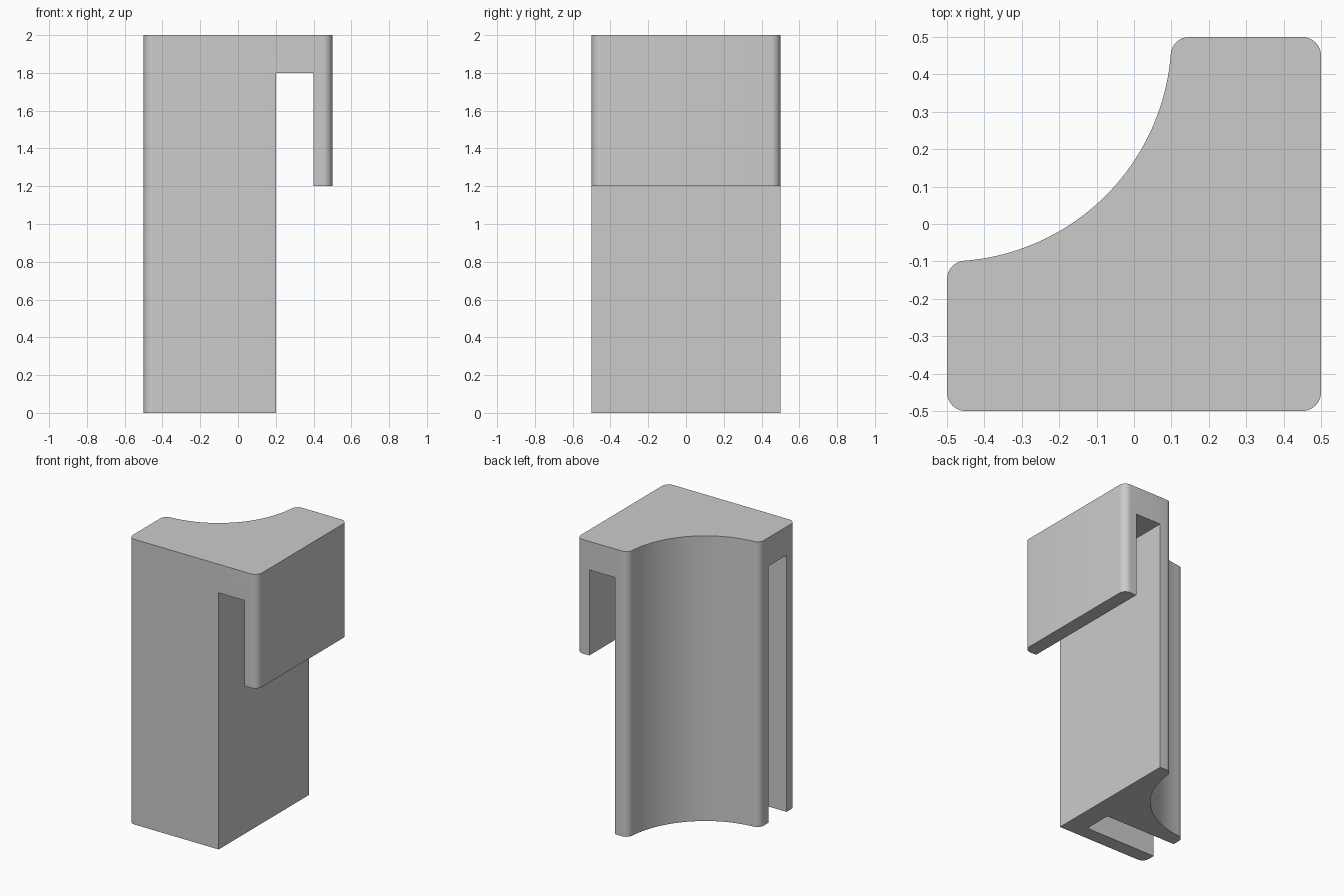
import bpy
import bmesh
from math import cos, sin, pi, sqrt, atan2, radians
from mathutils import Vector

default_cube = bpy.data.objects.get("Cube")
if default_cube:
    bpy.data.objects.remove(default_cube, do_unlink=True)

HALF, HEIGHT = 0.5, 2.0
FILLET, SCOOP = 0.05, 0.6


def arc(cx, cy, radius, start, end, steps):
    """Points along a circular arc, both ends included."""
    angles = [start + (end - start) * i / steps for i in range(steps + 1)]
    return [(cx + radius * cos(a), cy + radius * sin(a)) for a in angles]


def prism(name, points, to_3d, offset):
    """Extrude a flat outline into a closed solid."""
    bm = bmesh.new()
    face = bm.faces.new([bm.verts.new(to_3d(u, v)) for u, v in points])
    moved = bmesh.ops.extrude_face_region(bm, geom=[face])["geom"]
    verts = [g for g in moved if isinstance(g, bmesh.types.BMVert)]
    bmesh.ops.translate(bm, verts=verts, vec=Vector(offset))
    bmesh.ops.recalc_face_normals(bm, faces=bm.faces)
    mesh = bpy.data.meshes.new(name)
    bm.to_mesh(mesh)
    bm.free()
    obj = bpy.data.objects.new(name, mesh)
    bpy.context.collection.objects.link(obj)
    return obj


# Plan outline: rounded square with a circular scoop out of the back corner
inner = HALF - FILLET
reach = sqrt((SCOOP + FILLET) ** 2 - FILLET ** 2)
tilt = atan2(FILLET, reach)
tip = reach - HALF
outline = (
    arc(-inner, -inner, FILLET, pi, 1.5 * pi, 8)
    + arc(inner, -inner, FILLET, 1.5 * pi, 2 * pi, 8)
    + arc(inner, inner, FILLET, 0, pi / 2, 8)
    + arc(tip, inner, FILLET, pi / 2, pi - tilt, 8)
    + arc(-HALF, HALF, SCOOP, -tilt, tilt - pi / 2, 40)[1:-1]
    + arc(-inner, -tip, FILLET, pi / 2 + tilt, pi, 8)
)
body = prism("hooked_block", outline, lambda x, y: (x, y, 0), (0, 0, HEIGHT))

# Cutter leaving the hanging hook on the left side
hook_gap = [(0.2, -1), (1, -1), (1, 1.2), (0.4, 1.2), (0.4, 1.8), (0.2, 1.8)]
# Cutter for the slot that opens to the right side and underneath
slot = [(-1, -1), (0.055, -1), (0.055, 1.8), (-1, 1.8)]
cutters = [
    prism("hook_gap_cutter", hook_gap, lambda x, z: (x, -1, z), (0, 2, 0)),
    prism("slot_cutter", slot, lambda x, z: (x, -0.4, z), (0, 0.2, 0)),
]

bpy.ops.object.select_all(action="DESELECT")
bpy.context.view_layer.objects.active = body
body.select_set(True)
for cutter in cutters:
    cutter.hide_render = True
    mod = body.modifiers.new(cutter.name, "BOOLEAN")
    mod.operation = "DIFFERENCE"
    mod.solver = "EXACT"
    mod.object = cutter
    bpy.ops.object.modifier_apply(modifier=mod.name)
    bpy.data.objects.remove(cutter, do_unlink=True)

# Plain grey finish
grey = bpy.data.materials.new("light_grey")
grey.use_nodes = True
colour = (0.6, 0.6, 0.6, 1)
grey.diffuse_color = colour
grey.node_tree.nodes["Principled BSDF"].inputs["Base Color"].default_value = colour
body.data.materials.clear()
body.data.materials.append(grey)

bpy.ops.object.shade_smooth_by_angle(angle=radians(30))
